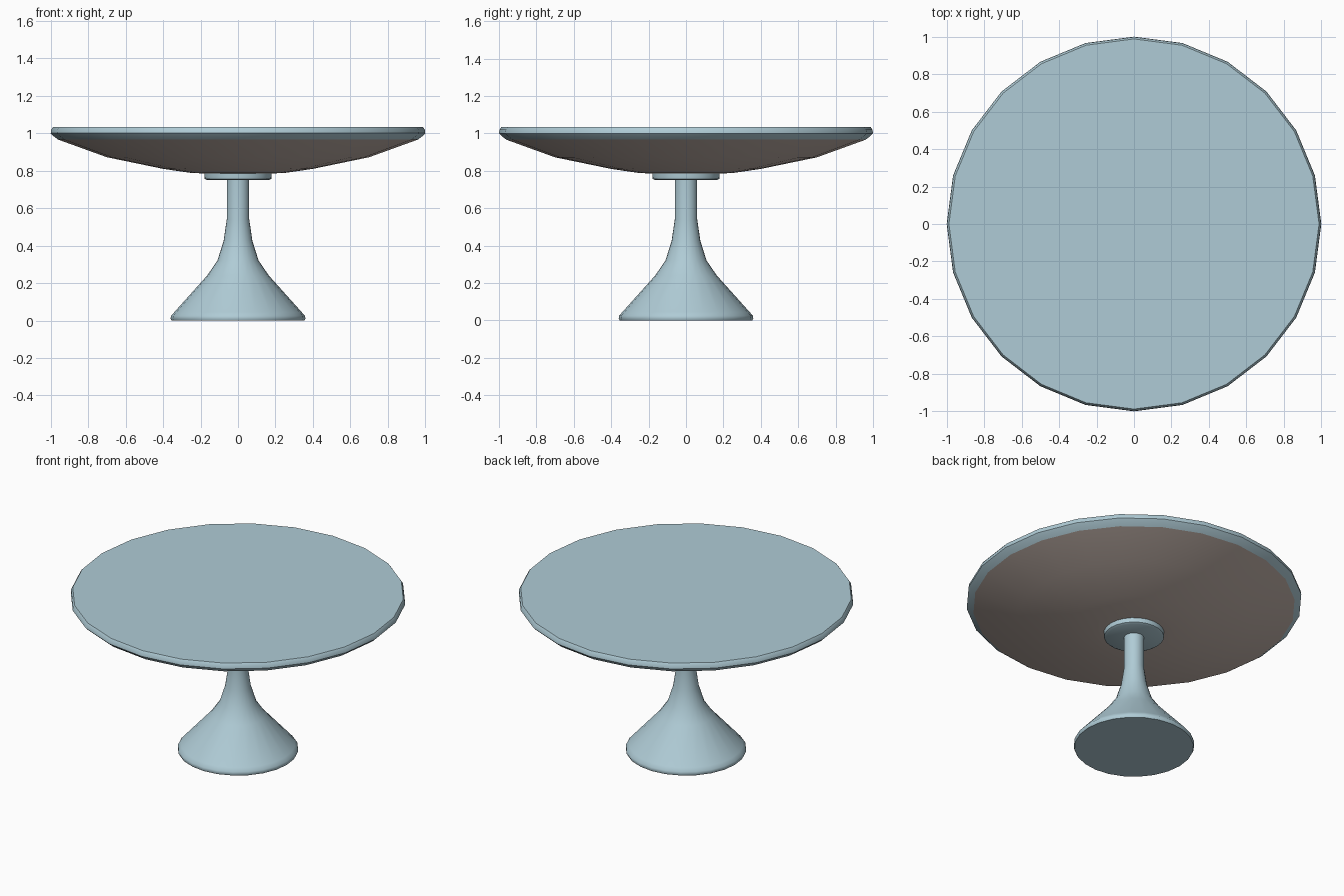
import bpy, bmesh, math

if "Cube" in bpy.data.objects:
    bpy.data.objects.remove(bpy.data.objects["Cube"])

def material(name, rgb):
    m = bpy.data.materials.new(name)
    m.diffuse_color = (*rgb, 1)
    m.use_nodes = True
    m.node_tree.nodes["Principled BSDF"].inputs["Base Color"].default_value = m.diffuse_color
    return m

blue = material("pale blue lacquer", (0.43, 0.60, 0.67))
brown = material("warm grey underside", (0.60, 0.50, 0.45))

def lathe(name, profile, mat, sides=24, cap_start=True, cap_end=True, angle=35):
    """Spin a (radius, height) profile, listed bottom to top, round z."""
    bm = bmesh.new()
    rings = [[bm.verts.new((r * math.cos(2 * math.pi * i / sides),
                            r * math.sin(2 * math.pi * i / sides), z))
              for i in range(sides)] for r, z in profile]
    for a, b in zip(rings, rings[1:]):
        for i in range(sides):
            j = (i + 1) % sides
            bm.faces.new((a[i], a[j], b[j], b[i]))
    if cap_start:
        bm.faces.new(rings[0][::-1])
    if cap_end:
        bm.faces.new(rings[-1])
    mesh = bpy.data.meshes.new(name)
    bm.to_mesh(mesh)
    bm.free()
    mesh.materials.append(mat)
    ob = bpy.data.objects.new(name, mesh)
    bpy.context.collection.objects.link(ob)
    bpy.ops.object.select_all(action='DESELECT')
    ob.select_set(True)
    bpy.context.view_layer.objects.active = ob
    bpy.ops.object.shade_smooth_by_angle(angle=math.radians(angle))
    return ob

# flared pedestal
lathe("pedestal", [(0.355, 0.0), (0.36, 0.01), (0.358, 0.025), (0.34, 0.045),
                   (0.165, 0.24), (0.11, 0.32), (0.077, 0.425),
                   (0.06, 0.54), (0.06, 0.76)], blue)
# mounting collar under the top
lathe("collar", [(0.165, 0.75), (0.178, 0.757), (0.18, 0.77), (0.18, 0.80)], blue)
# shallow dished underside
lathe("top_underside", [(0.17, 0.785), (0.25, 0.788), (0.40, 0.81),
                        (0.70, 0.872), (0.96, 0.966)], brown, cap_end=False)
# round top with rounded rim
lathe("table_top", [(0.96, 0.966), (0.985, 0.985), (1.0, 1.0), (0.997, 1.02),
                    (0.988, 1.033)], blue, cap_start=False)
